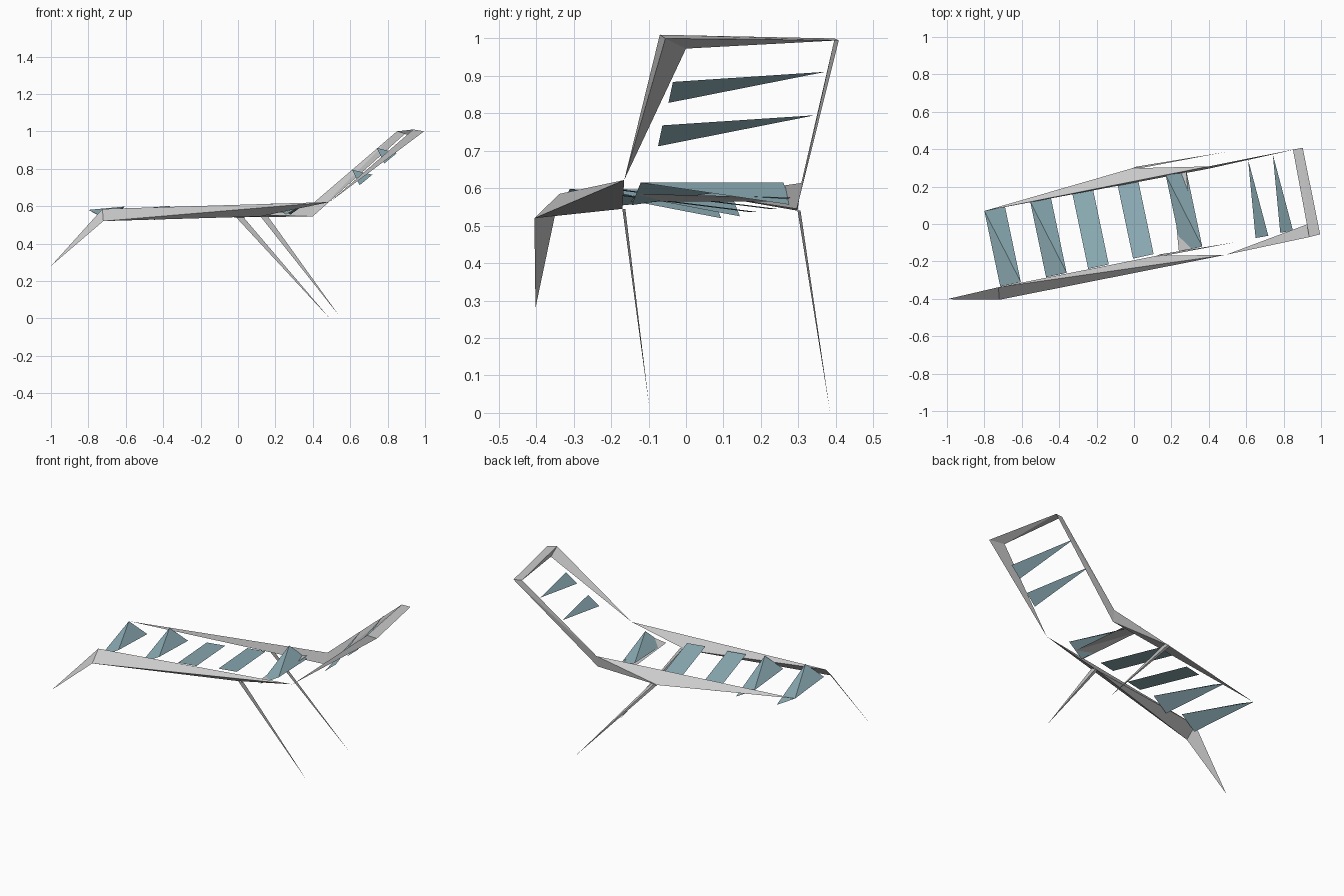
import bpy
import bmesh
from mathutils import Vector

default_cube = bpy.data.objects.get("Cube")
if default_cube:
    bpy.data.objects.remove(default_cube, do_unlink=True)


def make_material(name, colour):
    material = bpy.data.materials.new(name)
    material.use_nodes = True
    material.diffuse_color = colour
    shader = next(n for n in material.node_tree.nodes if n.type == "BSDF_PRINCIPLED")
    shader.inputs["Base Color"].default_value = colour
    shader.inputs["Roughness"].default_value = 0.8
    return material


frame_grey = make_material("frame grey", (0.6, 0.6, 0.6, 1))
slat_teal = make_material("slat teal", (0.28, 0.44, 0.49, 1))


def add_object(name, bm, material):
    mesh = bpy.data.meshes.new(name)
    bm.to_mesh(mesh)
    bm.free()
    mesh.materials.append(material)
    item = bpy.data.objects.new(name, mesh)
    bpy.context.collection.objects.link(item)
    return item


def add_solid(name, points, material=frame_grey):
    """Faceted bar spanning the given corner points."""
    bm = bmesh.new()
    corners = [bm.verts.new(p) for p in points]
    bmesh.ops.convex_hull(bm, input=corners)
    bmesh.ops.recalc_face_normals(bm, faces=bm.faces[:])
    return add_object(name, bm, material)


def add_sheet(name, points, faces, material):
    """Thin open panel with its faces turned upwards."""
    bm = bmesh.new()
    corners = [bm.verts.new(p) for p in points]
    for face in faces:
        panel = bm.faces.new([corners[i] for i in face])
        panel.normal_update()
        if panel.normal.z < 0:
            panel.normal_flip()
    return add_object(name, bm, material)


# Shared joints of the frame
front_end_top = Vector((-0.725, -0.338, 0.585))
front_end_low = Vector((-0.72, -0.405, 0.52))
front_hinge = Vector((0.49, -0.165, 0.622))
front_knee = Vector((0.12, -0.17, 0.545))
back_end = Vector((-0.8, 0.07, 0.58))
back_knee = Vector((-0.01, 0.298, 0.54))
back_hinge_top = Vector((0.4, 0.308, 0.614))
back_hinge_low = Vector((0.4, 0.296, 0.545))
head_front_inner = Vector((0.937, -0.07, 1.01))
head_front_outer = Vector((0.995, -0.055, 1))
head_front_low = Vector((0.93, 0, 0.973))
head_back_outer = Vector((0.902, 0.408, 0.995))
head_back_inner = Vector((0.85, 0.397, 1))

# Seat rails
add_solid("front_seat_rail", [front_end_top, front_end_low, front_hinge, front_knee])
add_solid("back_seat_rail", [back_end, back_knee, back_hinge_top, back_hinge_low])

# Backrest frame
add_solid("front_backrest_post",
          [front_hinge, head_front_inner, head_front_outer, head_front_low])
add_solid("back_backrest_post",
          [back_hinge_top, back_hinge_low, head_back_inner, head_back_outer])
add_solid("backrest_top_bar",
          [head_front_inner, head_front_outer, head_front_low,
           head_back_outer, head_back_inner])

# Tapered legs
add_sheet("foot_end_leg", [(-1, -0.402, 0.28), front_end_top, front_end_low],
          [(0, 1, 2)], frame_grey)
half_width = Vector((0.02, 0, 0))
thickness = Vector((0.02, 0.008, 0))
for name, knee, foot in (("front_rear_leg", front_knee, Vector((0.54, -0.098, 0.015))),
                         ("back_rear_leg", back_knee, Vector((0.49, 0.385, 0)))):
    add_solid(name, [knee, knee + half_width * 2, knee + thickness, foot])

# Seat slats: position of the far corner, far height, near height, fold
across = Vector((0.11, 0.024, 0))
along = Vector((0.085, -0.405, 0))
slats = [
    (-0.8, 0.07, 0.55, 0.568, 0.03),
    (-0.555, 0.12, 0.555, 0.572, 0.03),
    (-0.33, 0.165, 0.537, 0.588, 0),
    (-0.09, 0.22, 0.545, 0.595, 0),
    (0.17, 0.26, 0.585, 0.585, 0.03),
]
for number, (x, y, far, near, fold) in enumerate(slats, start=1):
    corner = Vector((x, y, 0))
    heights = (far + fold, far - fold, near + fold, near - fold)
    flat = (corner, corner + across, corner + across + along, corner + along)
    points = [p + Vector((0, 0, h)) for p, h in zip(flat, heights)]
    faces = [(0, 1, 2), (0, 2, 3)] if fold else [(0, 1, 2, 3)]
    add_sheet(f"seat_slat_{number}", points, faces, slat_teal)

# Crossbar that shows through the last folded slat
add_sheet("seat_crossbar",
          [(0.2, 0.265, 0.565), (0.28, 0.285, 0.575),
           (0.31, -0.13, 0.585), (0.24, -0.148, 0.565)],
          [(0, 1, 2), (0, 2, 3)], frame_grey)

# Backrest slats: pointed at the back post, wide at the front post
slat_tip = Vector((0.61, 0.345, 0.795))
slat_upper = Vector((0.718, -0.063, 0.768))
slat_lower = Vector((0.65, -0.075, 0.712))
step = Vector((0.132, 0.028, 0.116))
for number in range(2):
    points = [p + step * number for p in (slat_tip, slat_upper, slat_lower)]
    add_sheet(f"backrest_slat_{number + 1}", points, [(0, 1, 2)], slat_teal)
